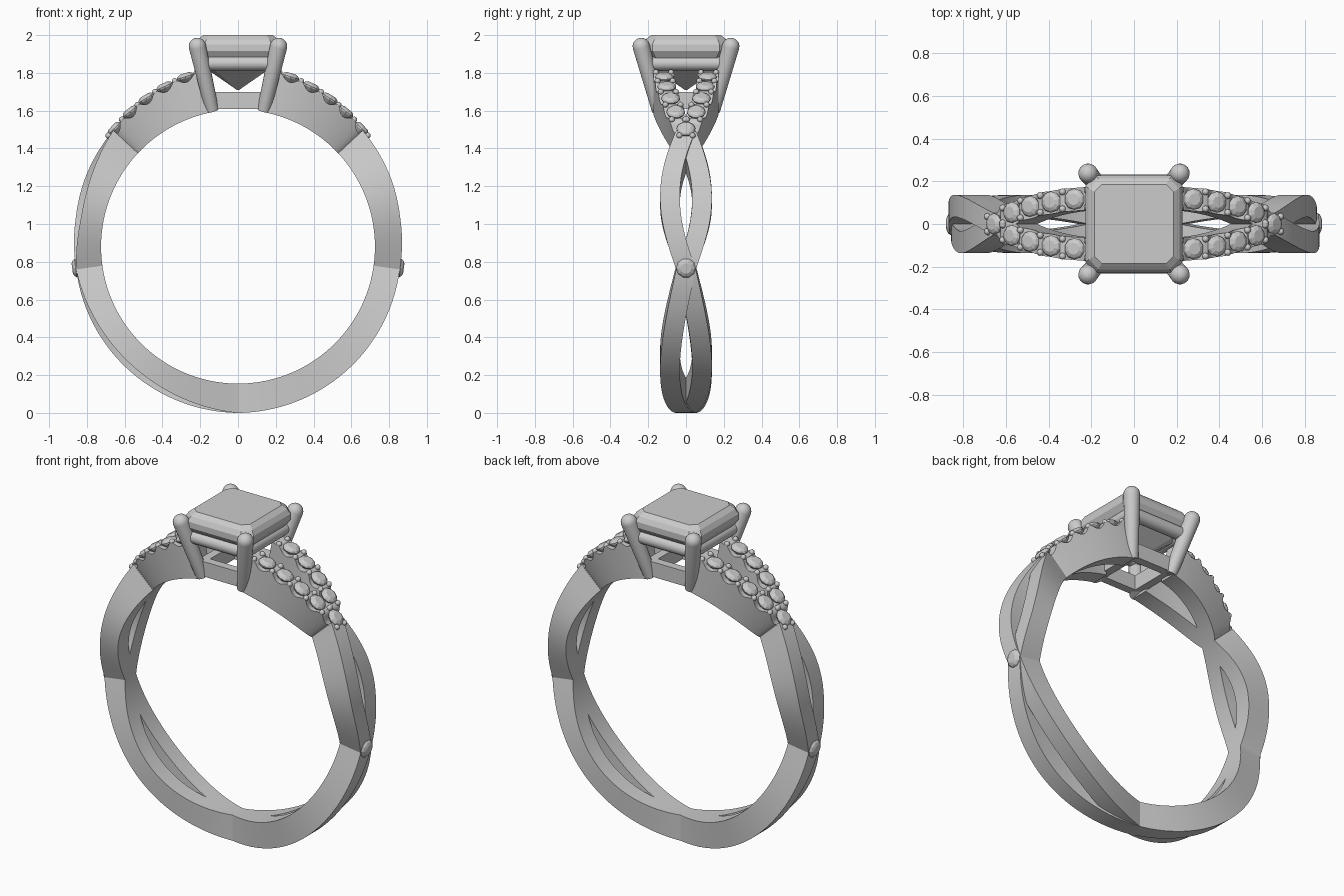
import bpy, bmesh, math
from mathutils import Vector, Matrix

if "Cube" in bpy.data.objects:
    bpy.data.objects.remove(bpy.data.objects["Cube"])

CZ, RI = 0.88, 0.725            # ring centre height, inner radius
STONES = [72.8, 65.4, 58.2, 51.3]
BEADS = [76.6, 69.1, 61.8, 54.7, 47.6]
OUTER = [(-90, .88), (-45, .872), (-8, .865), (10, .872), (25, .888),
         (43, .903), (58, .922), (79, .948)]


def finish(name, bm, smooth=None):
    bmesh.ops.recalc_face_normals(bm, faces=bm.faces)
    me = bpy.data.meshes.new(name)
    bm.to_mesh(me)
    bm.free()
    ob = bpy.data.objects.new(name, me)
    bpy.context.collection.objects.link(ob)
    if smooth:
        bpy.ops.object.select_all(action='DESELECT')
        ob.select_set(True)
        bpy.context.view_layer.objects.active = ob
        bpy.ops.object.shade_smooth_by_angle(angle=math.radians(smooth))
    return ob


def loft(bm, rings):
    """Skin a list of equal-length point loops and cap both ends."""
    vs = [[bm.verts.new(p) for p in r] for r in rings]
    n = len(vs[0])
    for a, b in zip(vs, vs[1:]):
        for i in range(n):
            bm.faces.new((a[i], a[(i + 1) % n], b[(i + 1) % n], b[i]))
    bm.faces.new(vs[0])
    bm.faces.new(vs[-1])


def outer(t):
    for (a, ra), (b, rb) in zip(OUTER, OUTER[1:]):
        if t <= b:
            return ra + (rb - ra) * (t - a) / (b - a)
    return OUTER[-1][1]


def polar(side, t, r, y):
    a = math.radians(t)
    return Vector((side * r * math.cos(a), y, CZ + r * math.sin(a)))


def shoulder_y(t):
    u = max(0, min(1, (t - 43) / 37))
    return 0.12 * math.sin(u * math.pi / 2) ** 0.75


# Band strands: three woven spans on each side of the ring
def strand(name, side, ys, a, b, top=False):
    bm = bmesh.new()
    rings = []
    n = int((b - a) * (1.6 if top else 0.5))
    for i in range(n + 1):
        t = a + (b - a) * i / n
        w = math.sin(math.pi * i / n)
        ro = outer(t)
        if top:                              # scalloped under the small stones
            yc, hw = shoulder_y(t), 0.054
            d = min(abs(t - s) for s in STONES + [43.6])
            ro -= 0.028 * max(0, 1 - (d / 2.8) ** 2)
        else:                                # one strand dips below the other
            yc, hw = 0.085 * w, 0.052
            if side * ys > 0:
                ro -= 0.03 * w
        y0, y1 = ys * (yc - hw), ys * (yc + hw)
        rings.append([polar(side, t, RI, y0), polar(side, t, RI, y1),
                      polar(side, t, ro, y1), polar(side, t, ro, y0)])
    loft(bm, rings)
    finish(name, bm, 35)


# Small round faceted stones
def stone(bm, side, t, y, r=0.05):
    n = polar(side, t, 1, 0) - Vector((0, 0, CZ))
    u = Vector((0, 1, 0))
    v = n.cross(u)
    c = polar(side, t, outer(t), y)
    rings = []
    for k, h in ((.05, -.045), (.96, -.006), (1, .002), (.85, .012), (.55, .02)):
        rings.append([c + n * h + r * k * (u * math.cos(j * math.pi / 5) +
                      v * math.sin(j * math.pi / 5)) for j in range(10)])
    loft(bm, rings)


def bead(bm, side, t, y, r=0.016):
    bmesh.ops.create_icosphere(bm, subdivisions=2, radius=r,
                               matrix=Matrix.Translation(polar(side, t, outer(t) + .003, y)))


for side, sn in ((1, "right"), (-1, "left")):
    stones, beads = bmesh.new(), bmesh.new()
    for ys, yn in ((-1, "front"), (1, "back")):
        strand(f"{sn}_{yn}_lower_strand", side, ys, -90, -8)
        strand(f"{sn}_{yn}_upper_strand", side, ys, -8, 43)
        strand(f"{sn}_{yn}_shoulder", side, ys, 40.5, 79, True)
        for t in STONES:
            stone(stones, side, t, ys * shoulder_y(t))
        for t in BEADS:
            for o in (-.04, .04):
                bead(beads, side, t, ys * (shoulder_y(t) + o))
        bead(beads, side, 40.6, ys * .035)
    stone(stones, side, 43.6, 0)
    stone(stones, side, -7.5, 0, .052)
    finish(f"{sn}_accent_stones", stones)
    finish(f"{sn}_bead_prongs", beads, 60)


# Round bars with an optional domed top
def rod(bm, p, q, r0, r1, dome=False):
    p, q = Vector(p), Vector(q)
    d = (q - p).normalized()
    u = d.orthogonal().normalized()
    v = d.cross(u)
    secs = [(p, r0), (q, r1)]
    if dome:
        secs += [(q + d * r1 * math.sin(a), r1 * math.cos(a))
                 for a in (.3, .6, .9, 1.2, 1.5)]
    loft(bm, [[c + r * (u * math.cos(j * math.pi / 10) + v * math.sin(j * math.pi / 10))
               for j in range(20)] for c, r in secs])


# Four corner prongs
bm = bmesh.new()
for sx in (1, -1):
    for sy in (1, -1):
        rod(bm, (sx * .137, sy * .145, 1.602), (sx * .215, sy * .237, 1.94), .036, .046, True)
finish("corner_prongs", bm, 40)

# Gallery rail under the centre stone
bm = bmesh.new()
for s in (1, -1):
    rod(bm, (-.19, s * .195, 1.85), (.19, s * .195, 1.85), .038, .038)
    rod(bm, (s * .18, -.21, 1.85), (s * .18, .21, 1.85), .038, .038)
finish("gallery_rail", bm, 40)

# Square base frame of the head
bm = bmesh.new()
for s in (1, -1):
    for loc, size in (((0, s * .14, 1.655), (.27, .05, .09)),
                      ((s * .13, 0, 1.655), (.05, .28, .09))):
        bmesh.ops.create_cube(bm, size=1, matrix=Matrix.Translation(loc) @
                              Matrix.Diagonal((*size, 1)))
finish("base_frame", bm)

# Step-cut square centre stone
bm = bmesh.new()
rings = []
for h, c, z in ((.006, .002, 1.71), (.165, .035, 1.82), (.228, .05, 1.915),
                (.228, .05, 1.95), (.212, .045, 1.978), (.185, .035, 2.0)):
    k = h - c
    rings.append([(h, -k, z), (h, k, z), (k, h, z), (-k, h, z),
                  (-h, k, z), (-h, -k, z), (-k, -h, z), (k, -h, z)])
loft(bm, rings)
finish("centre_stone", bm)
